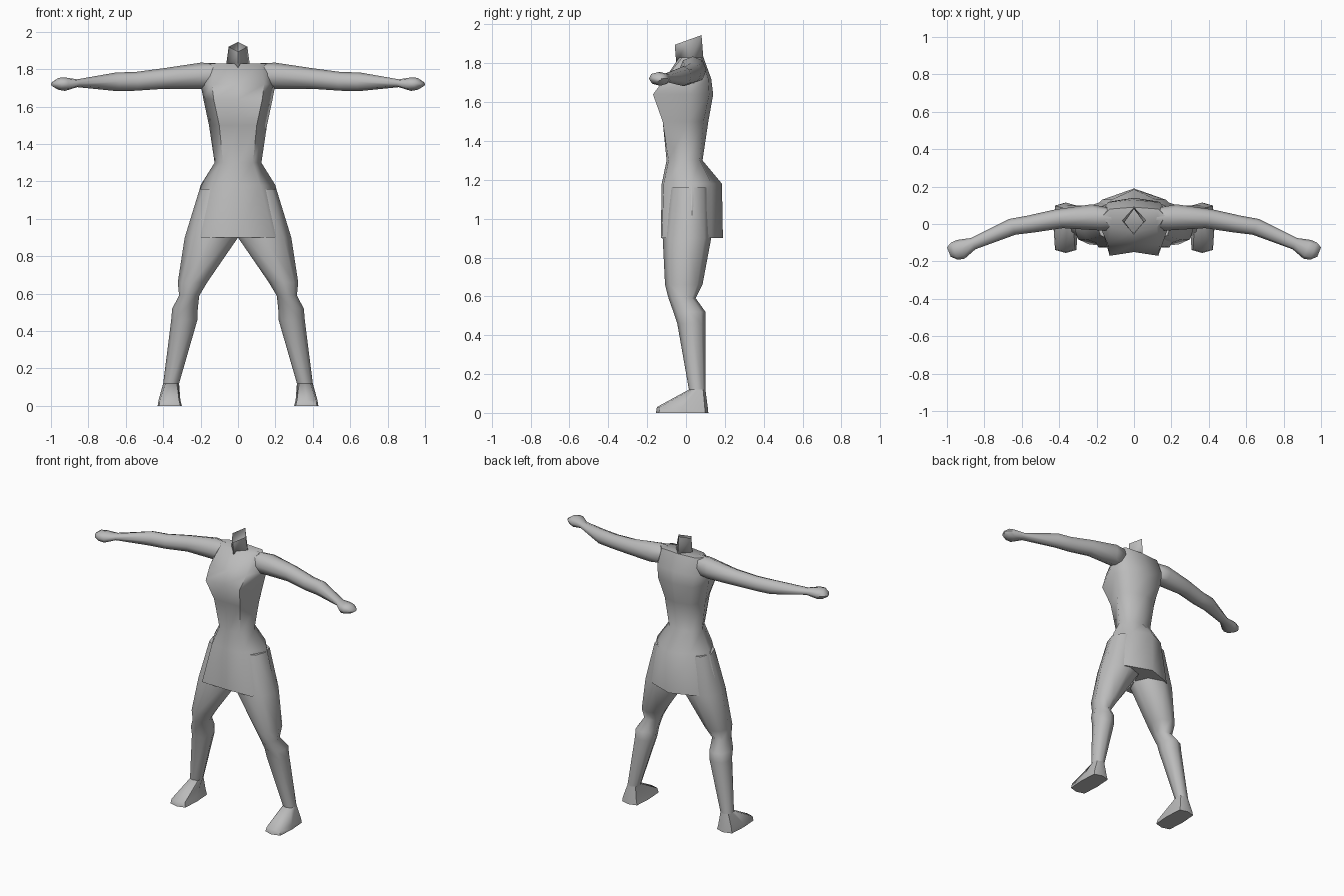
import bpy, bmesh, math

if "Cube" in bpy.data.objects:
    bpy.data.objects.remove(bpy.data.objects["Cube"])

grey = bpy.data.materials.new("plain grey")
grey.diffuse_color = (0.5, 0.5, 0.5, 1)
grey.use_nodes = True
grey.node_tree.nodes["Principled BSDF"].inputs["Base Color"].default_value = grey.diffuse_color


def loft(name, rings, mirror=False, cap_end=True, angle=60):
    """Skin a list of equal-length point rings into one smooth object."""
    bm = bmesh.new()
    loops = [[bm.verts.new(p) for p in ring] for ring in rings]
    n = len(loops[0])
    for a, b in zip(loops, loops[1:]):
        for i in range(n):
            j = (i + 1) % n
            bm.faces.new((a[i], a[j], b[j], b[i]))
    bm.faces.new(loops[0])
    if cap_end:
        bm.faces.new(loops[-1])
    bmesh.ops.recalc_face_normals(bm, faces=bm.faces)
    me = bpy.data.meshes.new(name)
    bm.to_mesh(me)
    bm.free()
    me.materials.append(grey)
    ob = bpy.data.objects.new(name, me)
    bpy.context.collection.objects.link(ob)
    if mirror:
        ob.modifiers.new("mirror", 'MIRROR')
    bpy.ops.object.select_all(action='DESELECT')
    ob.select_set(True)
    bpy.context.view_layer.objects.active = ob
    bpy.ops.object.shade_smooth_by_angle(angle=math.radians(angle))
    return ob


def octagon(square=0.72):
    """Eight unit directions; a larger value squares the corners."""
    s = square
    return [(1, 0), (s, s), (0, 1), (-s, s), (-1, 0), (-s, -s), (0, -1), (s, -s)]


# Torso and skirt: z, side (x, y), front (centre y, corner x, y), back (corner x, y, centre y)
def torso_ring(z, w, ys, yfc, fx, yf, bx, yb, ybc):
    return [(0, yfc, z), (fx, yf, z), (w, ys, z), (bx, yb, z),
            (0, ybc, z), (-bx, yb, z), (-w, ys, z), (-fx, yf, z)]


torso = [
    (0.90, 0.27, 0.03, -0.13, 0.19, -0.125, 0.17, 0.13, 0.19),
    (1.18, 0.20, 0.03, -0.125, 0.12, -0.115, 0.12, 0.13, 0.185),
    (1.30, 0.125, 0.0, -0.10, 0.08, -0.09, 0.08, 0.07, 0.085),
    (1.50, 0.155, 0.01, -0.12, 0.10, -0.12, 0.10, 0.09, 0.115),
    (1.64, 0.185, 0.02, -0.15, 0.13, -0.17, 0.13, 0.12, 0.14),
    (1.72, 0.20, 0.03, -0.11, 0.14, -0.11, 0.14, 0.115, 0.13),
    (1.83, 0.17, 0.04, -0.035, 0.12, -0.02, 0.13, 0.08, 0.09),
]
loft("torso", [torso_ring(*r) for r in torso])


# Neck: diamond section with a slanted open top
def neck_ring(w, yf, yb, zf, zb):
    ym, zm = (yf + yb) / 2, (zf + zb) / 2
    return [(0, yf, zf), (w, ym, zm), (0, yb, zb), (-w, ym, zm)]


loft("neck", [neck_ring(0.065, -0.05, 0.09, 1.80, 1.82),
              neck_ring(0.05, -0.058, 0.08, 1.895, 1.945)], cap_end=False, angle=100)


# Arms: x, centre y, radius y, centre z, radius z
arm = [
    (0.12, 0.03, 0.06, 1.768, 0.065),
    (0.20, 0.035, 0.07, 1.765, 0.07),
    (0.40, 0.028, 0.05, 1.75, 0.055),
    (0.55, 0.0, 0.045, 1.735, 0.05),
    (0.65, -0.015, 0.042, 1.733, 0.05),
    (0.86, -0.105, 0.03, 1.725, 0.021),
    (0.925, -0.135, 0.05, 1.72, 0.036),
    (0.96, -0.145, 0.046, 1.722, 0.032),
    (0.99, -0.15, 0.025, 1.72, 0.012),
]
loft("arm", [[(x + 0.4 * ry * a, yc + ry * a, zc + rz * b) for a, b in octagon()]
             for x, yc, ry, zc, rz in arm], mirror=True)


# Legs and feet: z, inner x, outer x, front y, back y, corner squareness
def leg_ring(z, xi, xo, yf, yb, square=0.72):
    cx, cy, rx, ry = (xi + xo) / 2, (yf + yb) / 2, (xo - xi) / 2, (yb - yf) / 2
    return [(cx + rx * a, cy + ry * b, z) for a, b in octagon(square)]


leg = [
    (1.16, 0.02, 0.205, -0.09, 0.12),
    (0.90, 0.0, 0.285, -0.12, 0.13),
    (0.66, 0.165, 0.322, -0.108, 0.085),
    (0.59, 0.207, 0.315, -0.09, 0.05),
    (0.52, 0.215, 0.352, -0.065, 0.10),
    (0.46, 0.217, 0.357, -0.045, 0.10),
    (0.12, 0.315, 0.40, 0.015, 0.10),
]
loft("leg", [leg_ring(*r) for r in leg], mirror=True)

foot = [
    (0.12, 0.315, 0.40, 0.015, 0.10, 0.72),
    (0.03, 0.308, 0.425, -0.15, 0.112, 0.88),
    (0.0, 0.30, 0.43, -0.155, 0.115, 0.88),
]
loft("foot", [leg_ring(*r) for r in foot], mirror=True)
